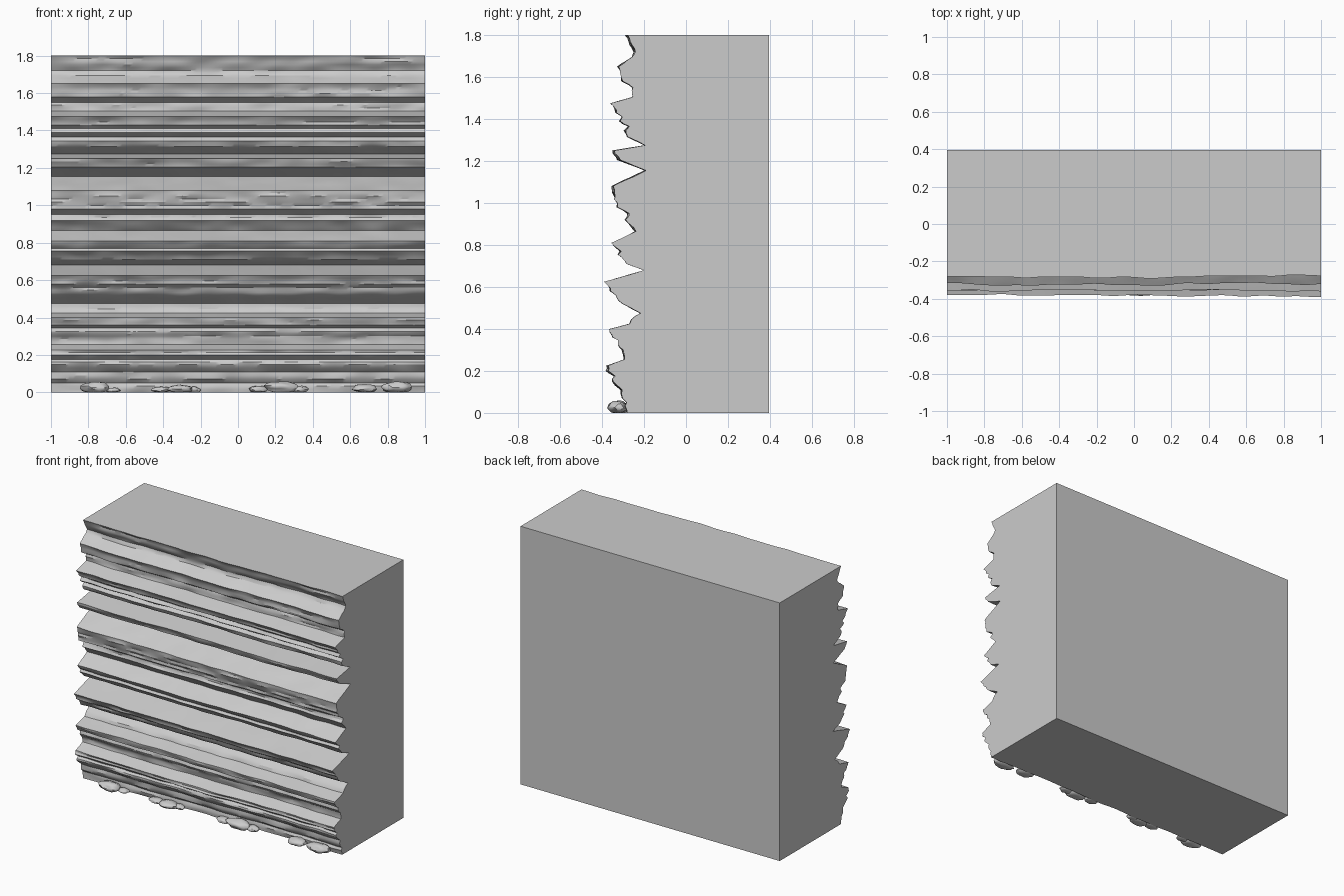
import bpy, bmesh, math, random
from mathutils import Vector, noise

if "Cube" in bpy.data.objects:
    bpy.data.objects.remove(bpy.data.objects["Cube"])

random.seed(4)

stone = bpy.data.materials.new("grey stone")
stone.diffuse_color = (0.6, 0.6, 0.6, 1)
stone.use_nodes = True
stone.node_tree.nodes["Principled BSDF"].inputs["Base Color"].default_value = stone.diffuse_color

HALF, BACK = 1.0, 0.395
COLS = 100

# Layered face outline from foot to top: (y, z)
PROFILE = [
    (-.28, 0), (-.28, .05), (-.30, .07), (-.305, .11), (-.345, .15), (-.335, .175),
    (-.37, .20), (-.37, .225), (-.29, .255), (-.30, .30), (-.32, .325), (-.315, .345),
    (-.345, .36), (-.36, .40), (-.265, .425), (-.255, .445), (-.215, .475), (-.30, .52),
    (-.325, .56), (-.355, .58), (-.385, .625), (-.195, .68), (-.275, .71), (-.32, .755),
    (-.31, .77), (-.345, .81), (-.235, .865), (-.285, .92), (-.275, .95), (-.325, .98),
    (-.325, 1.0), (-.345, 1.05), (-.35, 1.08), (-.19, 1.155), (-.32, 1.205), (-.345, 1.25),
    (-.195, 1.275), (-.275, 1.315), (-.29, 1.345), (-.27, 1.365), (-.315, 1.39),
    (-.30, 1.41), (-.33, 1.43), (-.355, 1.475), (-.25, 1.505), (-.25, 1.55),
    (-.30, 1.58), (-.32, 1.65), (-.25, 1.695), (-.24, 1.72), (-.28, 1.80)]


def thin_layers(points):
    """Split long steps of the outline into thin, slightly uneven layers."""
    out = [points[0]]
    for (y0, z0), (y1, z1) in zip(points, points[1:]):
        n = max(1, round((z1 - z0) / 0.016))
        wide = abs(y1 - y0) > 0.07
        for i in range(1, n + 1):
            t = i / n
            j = 0 if i == n or wide else random.uniform(-.006, .006)
            out.append((y0 + (y1 - y0) * t + j, z0 + (z1 - z0) * t))
    return out


def wear(x, y, z):
    """Depth change along a layer."""
    broad = noise.noise(Vector((x * 2.2, z * 3, 1.7))) * .008
    fine = noise.noise(Vector((x * 7, z * 28, 8.3))) * .010
    return max(-.39, min(-.19, y + broad + fine))


def finish(bm, name, angle):
    bmesh.ops.recalc_face_normals(bm, faces=bm.faces)
    mesh = bpy.data.meshes.new(name)
    bm.to_mesh(mesh)
    bm.free()
    mesh.materials.append(stone)
    ob = bpy.data.objects.new(name, mesh)
    bpy.context.collection.objects.link(ob)
    bpy.ops.object.select_all(action='DESELECT')
    ob.select_set(True)
    bpy.context.view_layer.objects.active = ob
    bpy.ops.object.shade_smooth_by_angle(angle=math.radians(angle))
    return ob


# Cliff block: eroded front, flat top, sides, back and base
layers = thin_layers(PROFILE)
bm = bmesh.new()
grid = []
for c in range(COLS + 1):
    x = -HALF + 2 * HALF * c / COLS
    grid.append([bm.verts.new((x, wear(x, y, z), z)) for y, z in layers])
for a, b in zip(grid, grid[1:]):
    for r in range(len(layers) - 1):
        bm.faces.new((a[r], b[r], b[r + 1], a[r + 1]))
low = [bm.verts.new((x, BACK, 0)) for x in (-HALF, HALF)]
high = [bm.verts.new((x, BACK, 1.8)) for x in (-HALF, HALF)]
bm.faces.new((low[0], low[1], high[1], high[0]))
bm.faces.new([col[0] for col in grid] + [low[1], low[0]])
bm.faces.new([col[-1] for col in grid] + [high[1], high[0]])
for side, col in ((0, grid[0]), (1, grid[-1])):
    bm.faces.new(col + [high[side], low[side]])
finish(bm, "cliff_block", 30)

# Fallen stones along the foot: x, y, half width, height
STONES = [
    (-.76, -.325, .08, .055), (-.67, -.305, .04, .025), (-.41, -.31, .05, .03),
    (-.31, -.325, .065, .04), (-.24, -.305, .04, .03), (.11, -.31, .05, .035),
    (.23, -.325, .085, .058), (.33, -.31, .045, .035), (.68, -.315, .065, .045),
    (.85, -.325, .08, .058)]
for i, (x, y, w, h) in enumerate(STONES):
    bm = bmesh.new()
    bmesh.ops.create_icosphere(bm, subdivisions=3, radius=1)
    for v in bm.verts:
        n = 1 + .22 * noise.noise(v.co * 1.6 + Vector((i * 5.1, 0, 0)))
        p = v.co * n
        v.co = (x + p.x * w, y + p.y * min(.045, w * .7),
                max(0, h * .46 + p.z * h * .54))
    finish(bm, f"fallen_stone_{i + 1}", 35)
